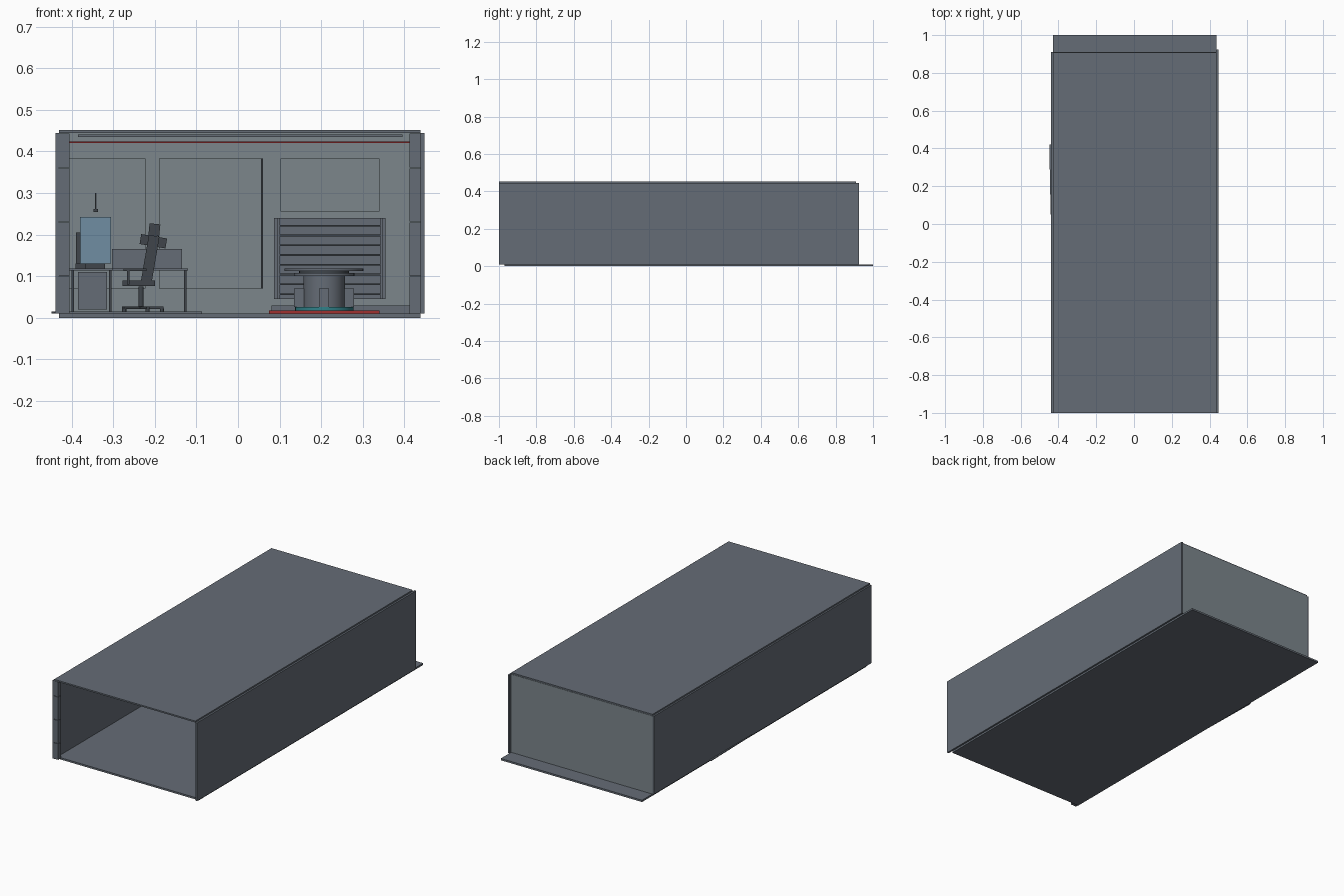
import bpy, math
from mathutils import Matrix


def material(name, rgb):
    m = bpy.data.materials.new(name)
    m.diffuse_color = (*rgb, 1)
    return m


SLATE = material("slate", (0.13, 0.15, 0.18))
DARK = material("dark", (0.05, 0.06, 0.07))
PANEL = material("panel", (0.20, 0.24, 0.26))
BLUE = material("screen_blue", (0.16, 0.27, 0.36))
RED = material("red_trim", (0.35, 0.03, 0.03))
TEAL = material("teal", (0.03, 0.22, 0.25))


def box(name, x, y, z, mat=SLATE, rot=None):
    """Box from (min, max) ranges, optionally turned about its centre."""
    bpy.ops.mesh.primitive_cube_add(size=1)
    o = bpy.context.object
    o.name = name
    c = [(a + b) / 2 for a, b in (x, y, z)]
    o.data.transform(Matrix.Diagonal((x[1] - x[0], y[1] - y[0], z[1] - z[0], 1)))
    o.location = c
    if rot:
        o.rotation_euler = rot
    o.data.materials.append(mat)
    return o


def cyl(name, x, y, z, r, mat=SLATE, sides=32):
    bpy.ops.mesh.primitive_cylinder_add(vertices=sides, radius=r, depth=z[1] - z[0],
                                        location=(x, y, (z[0] + z[1]) / 2))
    o = bpy.context.object
    o.name = name
    o.data.materials.append(mat)
    bpy.ops.object.shade_smooth_by_angle(angle=math.radians(35))
    return o


# Shell: two floor slabs, two roof slabs, side walls and back wall
for i, (a, b) in enumerate([(-0.97, -0.04), (-0.04, 1.0)]):
    box(f"floor_{i}", (-0.43, 0.438), (a, b), (0, 0.01))
for i, (a, b) in enumerate([(-1.0, -0.04), (-0.04, 0.908)]):
    box(f"roof_{i}", (-0.43, 0.438), (a, b), (0.444, 0.452))
box("left_wall", (-0.439, -0.43), (-1, 0.91), (0.01, 0.444))
box("right_wall", (0.438, 0.448), (-1, 0.925), (0.01, 0.444))
box("back_wall", (-0.43, 0.438), (0.9, 0.91), (0.01, 0.444), PANEL)

# Segmented posts on the side walls
levels = [0.01, 0.1, 0.23, 0.36, 0.444]
for i in range(4):
    z = (levels[i] + 0.001, levels[i + 1] - 0.001)
    box(f"left_post_{i}", (-0.43, -0.405), (-1, -0.975), z)
    box(f"right_post_{i}", (0.412, 0.438), (0.86, 0.9), z)

# Ceiling panel, red cornice and skirting
box("ceiling_panel", (-0.385, 0.395), (-0.85, 0.8), (0.435, 0.44))
box("cornice", (-0.405, 0.415), (0.89, 0.9), (0.42, 0.424), RED)
box("skirting", (0.08, 0.412), (0.893, 0.9), (0.01, 0.03))

# Panels hung on the back wall
for name, x, z in [("left_board", (-0.405, -0.222), (0.07, 0.383)),
                   ("middle_board", (-0.19, 0.055), (0.07, 0.383)),
                   ("right_board", (0.102, 0.34), (0.255, 0.383))]:
    box(name, x, (0.892, 0.9), z, PANEL)
box("board_edge", (0.055, 0.06), (0.885, 0.9), (0.07, 0.383), DARK)

# Slatted rack at the back
box("rack_back", (0.087, 0.355), (0.885, 0.893), (0.045, 0.24))
for i in range(8):
    z = 0.055 + i * 0.0235
    box(f"rack_slat_{i}", (0.1, 0.342), (0.85, 0.885), (z, z + 0.004), DARK)
for i, x in enumerate((0.095, 0.342)):
    box(f"rack_side_{i}", (x, x + 0.006), (0.85, 0.885), (0.045, 0.24))

# Rugs
box("desk_rug", (-0.445, -0.09), (0.055, 0.425), (0.0105, 0.015), rot=(0, 0, 0.02))
box("table_rug", (0.075, 0.34), (0.1, 0.38), (0.0105, 0.018), RED)

# Corner desk: wing along the wall plus return
box("desk_top", (-0.405, -0.3), (0.1, 0.4), (0.114, 0.119))
box("desk_return", (-0.3, -0.12), (0.3, 0.4), (0.114, 0.119))
for i, (x, y) in enumerate([(-0.4, 0.105), (-0.31, 0.105), (-0.4, 0.39), (-0.13, 0.305), (-0.13, 0.39)]):
    box(f"desk_leg_{i}", (x, x + 0.006), (y, y + 0.006), (0.015, 0.114), DARK)
box("desk_drawers", (-0.385, -0.315), (0.14, 0.2), (0.02, 0.11))
box("desk_divider", (-0.303, -0.135), (0.395, 0.4), (0.119, 0.165))

# Monitors and hanging hook
box("front_monitor", (-0.38, -0.305), (0.36, 0.366), (0.13, 0.242), BLUE)
box("front_monitor_stand", (-0.365, -0.32), (0.35, 0.38), (0.119, 0.13), DARK)
box("side_monitor", (-0.389, -0.378), (0.18, 0.29), (0.13, 0.205), DARK)
box("side_monitor_stand", (-0.39, -0.365), (0.21, 0.26), (0.119, 0.13), DARK)
cyl("hook_rod", -0.342, 0.89, (0.26, 0.3), 0.002, DARK, 8)
box("hook_base", (-0.347, -0.337), (0.885, 0.9), (0.254, 0.262), DARK)

# Office chair facing the wall desk
cx, cy = -0.233, 0.22
for i in range(5):
    a = i * math.tau / 5
    px, py = cx + 0.027 * math.cos(a), cy + 0.027 * math.sin(a)
    box(f"chair_foot_{i}", (px - 0.027, px + 0.027), (py - 0.004, py + 0.004),
        (0.021, 0.027), DARK, (0, 0, a))
    cyl(f"chair_caster_{i}", cx + 0.05 * math.cos(a), cy + 0.05 * math.sin(a), (0.015, 0.023), 0.005, DARK, 12)
cyl("chair_post", cx, cy, (0.025, 0.075), 0.006, DARK, 16)
box("chair_seat", (-0.277, -0.2), (cy - 0.04, cy + 0.04), (0.077, 0.09), DARK)
box("chair_back", (-0.224, -0.198), (cy - 0.04, cy + 0.04), (0.085, 0.198), DARK, (0, 0.17, 0))
box("chair_lumbar", (-0.235, -0.172), (cy - 0.032, cy + 0.032), (0.172, 0.196), DARK, (0, 0.17, 0))
box("chair_headrest", (-0.214, -0.188), (cy - 0.025, cy + 0.025), (0.197, 0.226), DARK, (0, 0.1, 0))
for i, s in enumerate((-1, 1)):
    y = cy + s * 0.044
    box(f"chair_arm_{i}", (-0.275, -0.22), (y - 0.005, y + 0.005), (0.112, 0.118), DARK)
    box(f"chair_arm_post_{i}", (-0.267, -0.261), (y - 0.003, y + 0.003), (0.08, 0.112), DARK)

# Round table with four stools
tx, ty = 0.207, 0.24
cyl("table_base", tx, ty, (0.018, 0.026), 0.07, TEAL)
cyl("table_drum", tx, ty, (0.026, 0.1), 0.05)
cyl("table_ring", tx, ty, (0.1, 0.108), 0.073)
cyl("table_top", tx, ty, (0.112, 0.118), 0.095)
cyl("table_neck", tx, ty, (0.108, 0.112), 0.06, DARK)
for i in range(4):
    a = i * math.pi / 2
    px, py = tx + 0.06 * math.cos(a), ty + 0.06 * math.sin(a)
    box(f"table_support_{i}", (px - 0.012, px + 0.012), (py - 0.012, py + 0.012), (0.026, 0.07), SLATE, (0, 0, a))
